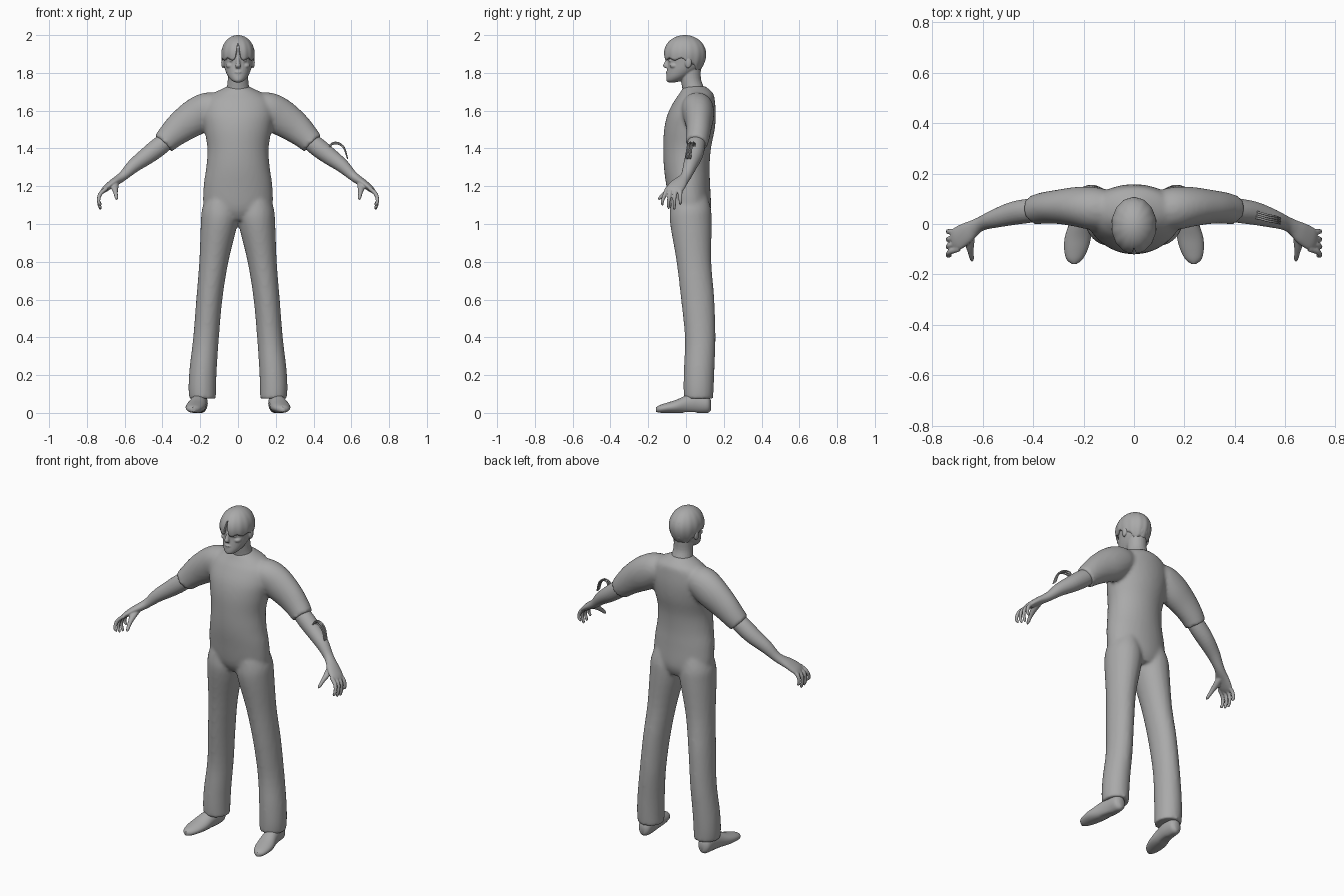
import bpy, bmesh, math
from mathutils import Vector

grey = bpy.data.materials.new("plain grey")
grey.diffuse_color = (0.4, 0.4, 0.4, 1)
X, Y, Z = Vector((1, 0, 0)), Vector((0, 1, 0)), Vector((0, 0, 1))


def smooth_rows(rows, sub):
    """Catmull-Rom interpolation between section rows."""
    out = []
    for i in range(len(rows) - 1):
        p = [rows[max(0, min(len(rows) - 1, i + k))] for k in (-1, 0, 1, 2)]
        for s in range(sub):
            t = s / sub
            out.append([0.5 * (2 * b + (c - a) * t + (2 * a - 5 * b + 4 * c - d) * t * t
                               + (3 * b - a - 3 * c + d) * t ** 3) for a, b, c, d in zip(*p)])
    return out + [list(rows[-1])]


def loft(bm, rows, ref, axis=None, side=1, seg=24, sub=4):
    """Closed tube through rows (x, y, z, half size along ref, other half size)."""
    rows = smooth_rows([(r[0] * side, *r[1:]) for r in rows], sub)
    pts = [Vector(r[:3]) for r in rows]
    rings = []
    for i, r in enumerate(rows):
        d = axis or (pts[min(i + 1, len(pts) - 1)] - pts[max(i - 1, 0)]).normalized()
        u = (ref - d * ref.dot(d)).normalized()
        v = d.cross(u)
        angles = [2 * math.pi * k / seg for k in range(seg)]
        rings.append([bm.verts.new(pts[i] + u * (math.cos(a) * max(r[3], .001))
                                   + v * (math.sin(a) * max(r[4], .001))) for a in angles])
    for a, b in zip(rings, rings[1:]):
        for k in range(seg):
            bm.faces.new((a[k], a[(k + 1) % seg], b[(k + 1) % seg], b[k]))
    bm.faces.new(rings[0][::-1])
    bm.faces.new(rings[-1])


def ball(bm, centre, size):
    made = bmesh.ops.create_uvsphere(bm, u_segments=20, v_segments=12, radius=1)["verts"]
    for v in made:
        v.co = Vector(centre) + Vector(a * b for a, b in zip(v.co, size))


def finish(name, bm, voxel=0, soften=0):
    bmesh.ops.recalc_face_normals(bm, faces=bm.faces)
    me = bpy.data.meshes.new(name)
    bm.to_mesh(me)
    bm.free()
    me.materials.append(grey)
    ob = bpy.data.objects.new(name, me)
    bpy.context.collection.objects.link(ob)
    bpy.ops.object.select_all(action="DESELECT")
    ob.select_set(True)
    bpy.context.view_layer.objects.active = ob
    bpy.ops.object.shade_smooth_by_angle(angle=math.radians(50))
    if voxel:
        m = ob.modifiers.new("blend", "REMESH")
        m.mode, m.voxel_size, m.use_smooth_shade = "VOXEL", voxel, True
        m = ob.modifiers.new("soften", "SMOOTH")
        m.factor, m.iterations = 0.5, soften
    return ob


# One-piece suit: torso, sleeves and trouser legs blended together
bm = bmesh.new()
loft(bm, [(0, .03, 1.02, .12, .08), (0, .024, 1.08, .18, .108), (0, .012, 1.2, .182, .116),
          (0, .004, 1.3, .168, .121), (0, .006, 1.4, .162, .126), (0, .018, 1.5, .178, .134),
          (0, .03, 1.58, .19, .128), (0, .045, 1.65, .178, .108), (0, .055, 1.69, .135, .09),
          (0, .05, 1.715, .085, .07), (0, .045, 1.73, .055, .055)], X, Z, seg=40)
for s in (1, -1):
    loft(bm, [(.07, .05, 1.63, .07, .06), (.15, .06, 1.61, .085, .09), (.22, .068, 1.57, .08, .097),
              (.30, .068, 1.515, .068, .085), (.36, .063, 1.462, .062, .07),
              (.395, .055, 1.425, .058, .062)], Y, side=s, seg=32)
    loft(bm, [(.09, .02, 1.16, .07, .09), (.095, .024, 1.08, .095, .108), (.1, .026, 1.0, .097, .11),
              (.128, .042, .8, .077, .092), (.152, .062, .6, .069, .088), (.169, .075, .4, .068, .081),
              (.184, .07, .24, .072, .081), (.189, .067, .14, .073, .08),
              (.188, .066, .075, .071, .077)], X, Z, side=s, seg=32)
finish("suit", bm, 0.011, 4)

for s, label in ((1, "left"), (-1, "right")):
    # Forearm, palm and fingers
    bm = bmesh.new()
    loft(bm, [(.36, .06, 1.455, .045, .045), (.42, .052, 1.408, .048, .05), (.48, .042, 1.362, .046, .046),
              (.55, .022, 1.31, .037, .037), (.60, .004, 1.262, .029, .027), (.63, -.012, 1.238, .031, .024),
              (.665, -.036, 1.215, .042, .021), (.70, -.058, 1.188, .046, .017),
              (.718, -.068, 1.172, .038, .011)], Y, side=s)
    for y0, y1, tip in ((-.03, -.03, 1.1), (-.055, -.062, 1.075), (-.078, -.092, 1.08), (-.098, -.125, 1.095)):
        loft(bm, [(.695, y0, 1.19, .012, .011), (.73, (y0 + y1) / 2, 1.158, .011, .011),
                  (.738, y1, 1.12, .009, .009), (.73, y1, tip + .01, .008, .008),
                  (.728, y1, tip, .003, .003)], Y, side=s, seg=12)
    loft(bm, [(.65, -.03, 1.22, .02, .02), (.652, -.075, 1.192, .019, .016), (.648, -.11, 1.165, .012, .012),
              (.643, -.138, 1.138, .009, .009), (.641, -.147, 1.128, .003, .003)], X, side=s, seg=14)
    finish(label + "_forearm_and_hand", bm, 0.0045, 2)

    # Shoe: flattened loft from heel to toe
    bm = bmesh.new()
    loft(bm, [(.198, .132, .04, .015, .025), (.2, .115, .047, .036, .047), (.202, .06, .052, .042, .056),
              (.21, .01, .046, .045, .05), (.222, -.05, .034, .052, .036), (.23, -.1, .027, .047, .027),
              (.236, -.14, .021, .032, .02), (.237, -.158, .018, .01, .012)], X, Y, side=s)
    for v in bm.verts:
        v.co.z = max(v.co.z, 0.004 if abs(v.co.y - .02) < .035 else 0)
    finish(label + "_shoe", bm)

# Neck and head with facial features
bm = bmesh.new()
loft(bm, [(0, .045, 1.68, .07, .06), (0, .038, 1.72, .06, .058), (0, .025, 1.77, .054, .054),
          (0, .02, 1.84, .056, .06)], X, Z)
loft(bm, [(0, -.075, 1.75, .015, .02), (0, -.062, 1.76, .034, .042), (0, -.042, 1.782, .053, .062),
          (0, -.016, 1.815, .068, .084), (0, 0, 1.85, .076, .096), (0, .001, 1.9, .08, .1),
          (0, .001, 1.94, .077, .096), (0, 0, 1.972, .055, .07), (0, 0, 1.985, .02, .03)], X, Z, seg=32)
loft(bm, [(0, -.09, 1.885, .009, .012), (0, -.1, 1.86, .01, .012), (0, -.107, 1.838, .014, .015),
          (0, -.1, 1.825, .012, .01)], X, Z, seg=16)
ball(bm, (0, -.092, 1.803), (.022, .016, .006))
ball(bm, (0, -.088, 1.793), (.018, .017, .006))
ball(bm, (0, -.085, 1.765), (.02, .02, .014))
for s in (1, -1):
    ball(bm, (s * .032, -.084, 1.884), (.026, .016, .007))
    ball(bm, (s * .031, -.082, 1.865), (.015, .011, .007))
    ball(bm, (s * .04, -.062, 1.838), (.024, .025, .016))
    ball(bm, (s * .08, .012, 1.855), (.009, .018, .03))
finish("head", bm, 0.004, 2)

# Hair cap: hem height follows the angle round the head, with a parted fringe
bm = bmesh.new()
seg, steps = 112, 18
rings = []
for j in range(1, steps + 1):
    ring = []
    for k in range(seg):
        a = 2 * math.pi * k / seg
        off = min(a, 2 * math.pi - a)
        back = max(0, min(1, (off - 1.5) / 1.0))
        hem = 1.872 + .085 * math.exp(-(off / .12) ** 2) - .06 * back + .006 * math.cos(9 * off)
        z = 2 - (2 - hem) * (1 - math.cos(j / steps * math.pi / 2))
        if z > 1.9:
            r = math.sqrt(max(0, 1 - ((z - 1.9) / .1) ** 2))
        else:
            r = 1 - 38 * (1.9 - z) ** 2
        r *= 1 + .012 * math.cos(14 * off) * (j / steps)
        ring.append(bm.verts.new((math.sin(a) * .089 * r, -.006 - math.cos(a) * .112 * r, z)))
    rings.append(ring)
top = bm.verts.new((0, -.006, 2))
for k in range(seg):
    n = (k + 1) % seg
    bm.faces.new((top, rings[0][k], rings[0][n]))
    for p, q in zip(rings, rings[1:]):
        bm.faces.new((p[k], q[k], q[n], p[n]))
hair = finish("hair", bm)
m = hair.modifiers.new("thickness", "SOLIDIFY")
m.thickness, m.offset = 0.012, -1

# Thin arched strands on one forearm
bm = bmesh.new()
for i in range(4):
    y, lift = .012 + .008 * i, .006 * (i % 2)
    loft(bm, [(.478 + .004 * i, y + .012, 1.395, .004, .004), (.495, y + .01, 1.42 + lift, .004, .004),
              (.53, y, 1.424 + lift, .004, .004), (.562, y - .006, 1.398 + lift, .004, .004),
              (.58, y - .012, 1.345, .003, .003)], Y, seg=8)
finish("arm_strands", bm)
